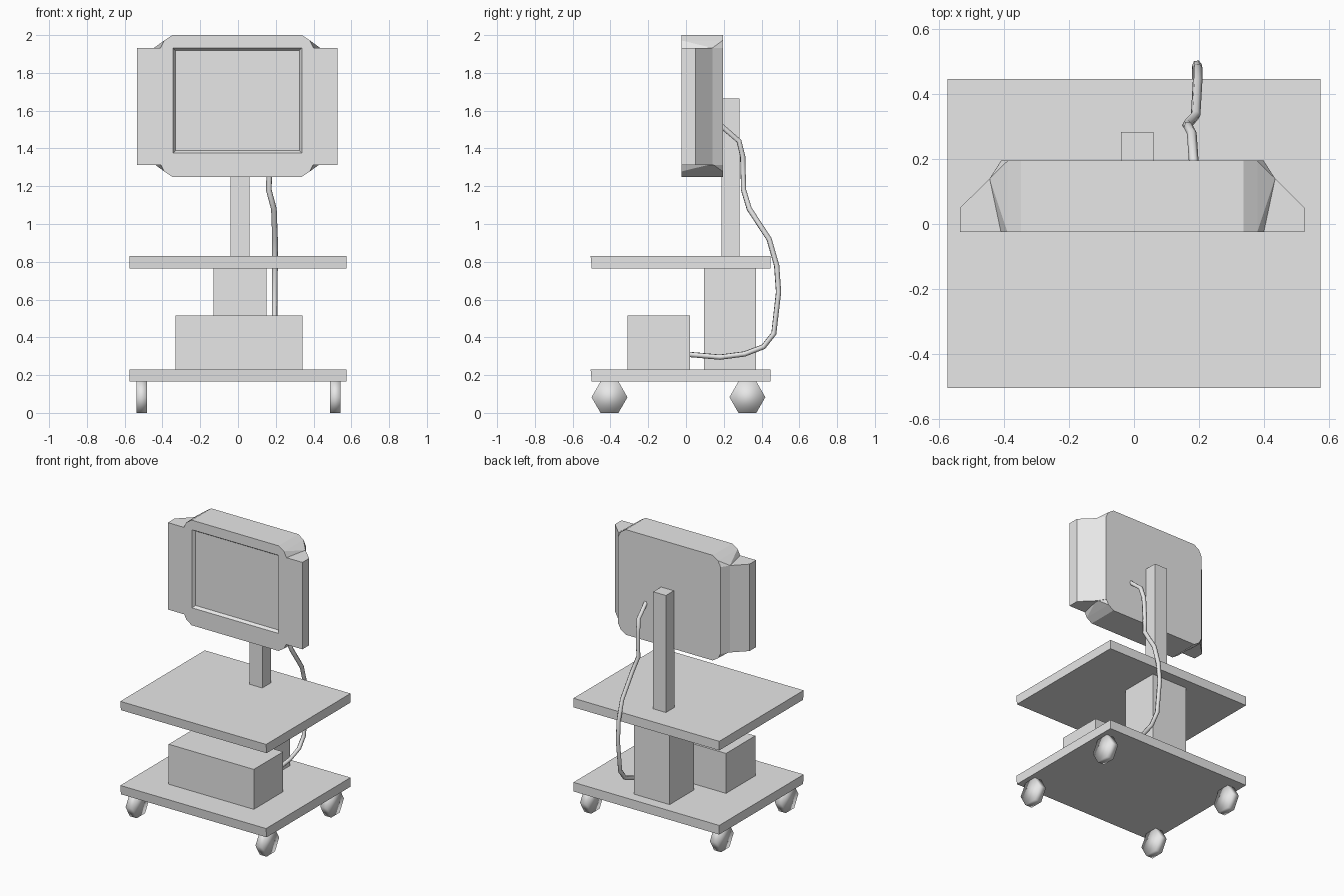
import bpy, bmesh, math
from mathutils import Vector

cube = bpy.data.objects.get("Cube")
if cube:
    bpy.data.objects.remove(cube, do_unlink=True)

# Single light grey finish
grey = bpy.data.materials.new("light_grey")
grey.use_nodes = True
grey.diffuse_color = (0.8, 0.8, 0.8, 1)
grey.node_tree.nodes["Principled BSDF"].inputs["Base Color"].default_value = (0.8, 0.8, 0.8, 1)


def finish(name, bm):
    bmesh.ops.recalc_face_normals(bm, faces=bm.faces)
    mesh = bpy.data.meshes.new(name)
    bm.to_mesh(mesh)
    bm.free()
    mesh.materials.append(grey)
    ob = bpy.data.objects.new(name, mesh)
    bpy.context.collection.objects.link(ob)
    return ob


def box(name, x, y, z):
    bm = bmesh.new()
    bmesh.ops.create_cube(bm, size=1)
    for v in bm.verts:
        v.co = [a + (b - a) * (c + 0.5) for (a, b), c in zip((x, y, z), v.co)]
    return finish(name, bm)


def prism(bm, points, offset):
    """Extrude a closed outline; returns the starting cap."""
    face = bm.faces.new([bm.verts.new(p) for p in points])
    res = bmesh.ops.extrude_face_region(bm, geom=[face], use_keep_orig=True)
    verts = [g for g in res["geom"] if isinstance(g, bmesh.types.BMVert)]
    bmesh.ops.translate(bm, verts=verts, vec=offset)
    return face


# Cart: two shelves, column, equipment box and pole
for name, z in (("lower_shelf", 0.165), ("upper_shelf", 0.765)):
    shelf = box(name, (-0.575, 0.575), (-0.505, 0.447), (z, z + 0.065))
    for v in shelf.data.vertices:
        if v.co.z < z + 0.03 and v.co.y < 0:
            v.co.y += 0.006
box("column", (-0.13, 0.15), (0.095, 0.37), (0.23, 0.765))
box("equipment_box", (-0.33, 0.342), (-0.31, 0.02), (0.23, 0.515))
box("monitor_pole", (-0.04, 0.06), (0.188, 0.284), (0.82, 1.665))

# Six-sided wheels with softened shading
for side, x in (("left", 0.515), ("right", -0.51)):
    for end, y in (("front", -0.405), ("rear", 0.325)):
        bm = bmesh.new()
        ring = [(x - 0.027, y + 0.095 * math.cos(k * math.pi / 3),
                 0.083 + 0.0955 * math.sin(k * math.pi / 3)) for k in range(6)]
        prism(bm, ring, (0.054, 0, 0))
        wheel = finish(f"{end}_{side}_wheel", bm)
        for p in wheel.data.polygons:
            p.use_smooth = True

# Monitor housing: rounded outline with a recessed screen
CX, CZ, FRONT, BACK = -0.005, 1.625, -0.025, 0.195
corner = [(0.405, 0.305), (0.385, 0.347), (0.343, 0.375)]
quads = [(1, 1, 1), (-1, 1, -1), (-1, -1, 1), (1, -1, -1)]
outline = [(CX + sx * px, FRONT, CZ + sz * pz)
           for sx, sz, step in quads for px, pz in corner[::step]]
bm = bmesh.new()
front = prism(bm, outline, (0, BACK - FRONT, 0))
bm.faces.remove(front)
rim = [v for v in bm.verts if abs(v.co.y - FRONT) < 1e-4]
edges = [e for e in bm.edges if e.is_boundary]


def rectangle(x0, x1, z0, z1, y):
    return [bm.verts.new(p) for p in ((x1, y, z1), (x0, y, z1), (x0, y, z0), (x1, y, z0))]


outer = rectangle(-0.345, 0.338, 1.375, 1.932, FRONT)
inner = rectangle(-0.332, 0.325, 1.388, 1.919, FRONT + 0.02)
bm.verts.ensure_lookup_table()
for i in range(4):
    j = (i + 1) % 4
    mine, following = rim[i * 3:i * 3 + 3], rim[j * 3]
    bm.faces.new(mine + [outer[i]])
    bm.faces.new([mine[2], following, outer[j], outer[i]])
    bm.faces.new([outer[i], outer[j], inner[j], inner[i]])
bm.faces.new(inner)
finish("monitor_housing", bm)

# Side wings and the sloped gussets joining them to the housing corners
for side, s in (("left", 1), ("right", -1)):
    profile = [(0.36, FRONT), (0.531, FRONT), (0.531, 0.05),
               (0.44, 0.14), (0.405, BACK), (0.36, BACK)]
    bm = bmesh.new()
    prism(bm, [(CX + s * x, y, 1.312) for x, y in profile], (0, 0, 0.62))
    finish(f"{side}_monitor_wing", bm)
    for level, t in (("upper", 1), ("lower", -1)):
        bm = bmesh.new()
        for x, y, z in ((0.44, 0.14, 0.307), (0.405, FRONT, 0.307), (0.385, FRONT, 0.347),
                        (0.343, 0.05, 0.374), (0.343, 0.194, 0.374), (0.385, 0.194, 0.347),
                        (0.405, 0.194, 0.307), (0.34, FRONT, 0.307), (0.34, 0.19, 0.307)):
            bm.verts.new((CX + s * x, y, CZ + t * z))
        bmesh.ops.convex_hull(bm, input=bm.verts)
        finish(f"{side}_{level}_gusset", bm)

# Cable from the monitor back down to the equipment box
path = [(0.185, 0.18, 1.525), (0.178, 0.28, 1.44), (0.168, 0.3, 1.36), (0.163, 0.305, 1.18),
        (0.19, 0.335, 1.08), (0.196, 0.44, 0.92), (0.196, 0.48, 0.78), (0.194, 0.49, 0.64),
        (0.194, 0.465, 0.42), (0.194, 0.41, 0.35), (0.194, 0.31, 0.312),
        (0.194, 0.18, 0.295), (0.194, 0.01, 0.31)]
curve = bpy.data.curves.new("cable_path", "CURVE")
curve.dimensions = "3D"
curve.bevel_depth = 0.015
curve.bevel_resolution = 1
curve.use_fill_caps = True
spline = curve.splines.new("POLY")
spline.points.add(len(path) - 1)
for point, co in zip(spline.points, path):
    point.co = (*co, 1)
guide = bpy.data.objects.new("cable_guide", curve)
bpy.context.collection.objects.link(guide)
bpy.context.view_layer.update()
mesh = bpy.data.meshes.new_from_object(guide.evaluated_get(bpy.context.evaluated_depsgraph_get()))
bpy.data.objects.remove(guide, do_unlink=True)
mesh.materials.clear()
mesh.materials.append(grey)
for p in mesh.polygons:
    p.use_smooth = True
bpy.context.collection.objects.link(bpy.data.objects.new("cable", mesh))
